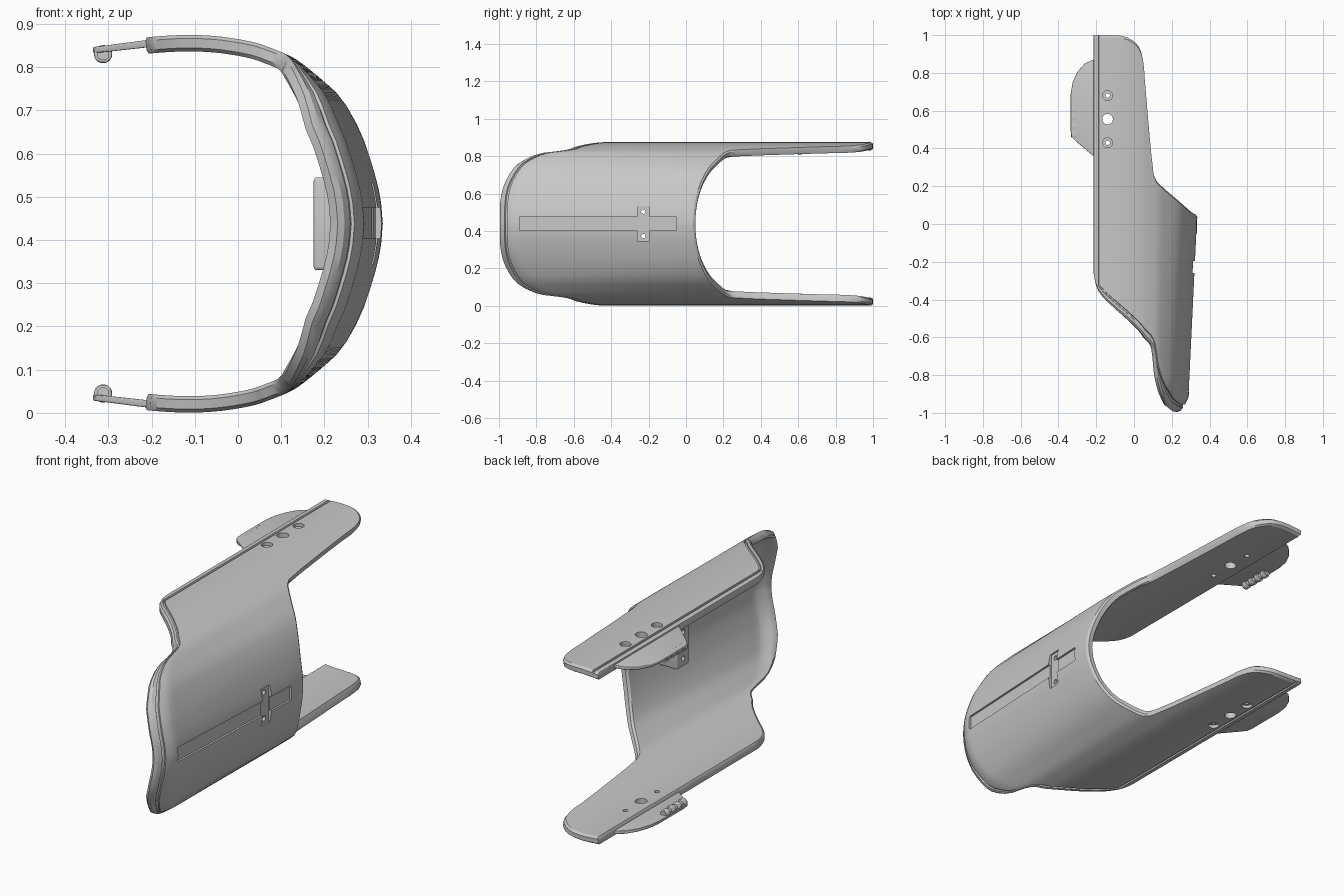
import bpy, bmesh, math
from mathutils import Vector

if "Cube" in bpy.data.objects:
    bpy.data.objects.remove(bpy.data.objects["Cube"])

MID = 0.4375          # height of the mirror plane
SLOPE = 0.048         # taper of the shell towards the front
WALL = 0.038

grey = bpy.data.materials.new("plain grey")
grey.use_nodes = True
grey.diffuse_color = (0.58, 0.58, 0.58, 1)
grey.node_tree.nodes["Principled BSDF"].inputs["Base Color"].default_value = (0.58, 0.58, 0.58, 1)


def make_object(name, bm):
    bmesh.ops.recalc_face_normals(bm, faces=bm.faces)
    mesh = bpy.data.meshes.new(name)
    bm.to_mesh(mesh)
    bm.free()
    mesh.materials.append(grey)
    ob = bpy.data.objects.new(name, mesh)
    bpy.context.collection.objects.link(ob)
    return ob


def box(name, lo, hi, tilt=0.0):
    bm = bmesh.new()
    bmesh.ops.create_cube(bm, size=1)
    lo, hi = Vector(lo), Vector(hi)
    for v in bm.verts:
        v.co = (lo + hi) / 2 + v.co * (hi - lo)
        v.co.x += tilt * v.co.y
    return make_object(name, bm)


def cylinder(name, centre, radius, length, axis):
    bm = bmesh.new()
    bmesh.ops.create_cone(bm, cap_ends=True, segments=32, radius1=radius, radius2=radius, depth=length)
    rot = Vector((0, 0, 1)).rotation_difference(Vector(axis))
    for v in bm.verts:
        v.co = rot @ v.co + Vector(centre)
    return make_object(name, bm)


def evaluated(ob):
    bpy.context.view_layer.update()
    return bpy.data.meshes.new_from_object(ob.evaluated_get(bpy.context.evaluated_depsgraph_get()))


def bevel(ob, width):
    mod = ob.modifiers.new("rounding", "BEVEL")
    mod.width, mod.segments = width, 3
    ob.data = evaluated(ob)
    ob.modifiers.clear()


def cut(cutter, *targets):
    # Keep the first solver whose result preserves the body
    for ob in targets:
        for solver in ("EXACT", "MANIFOLD", "FLOAT"):
            mod = ob.modifiers.new("cut", "BOOLEAN")
            mod.operation, mod.solver, mod.object = "DIFFERENCE", solver, cutter
            mesh = evaluated(ob)
            ob.modifiers.clear()
            if len(mesh.vertices) > 0.9 * len(ob.data.vertices):
                ob.data = mesh
                break
    bpy.data.objects.remove(cutter)


def smooth_shade(ob):
    bpy.ops.object.select_all(action="DESELECT")
    ob.select_set(True)
    bpy.context.view_layer.objects.active = ob
    bpy.ops.object.shade_smooth_by_angle(angle=math.radians(30))


# Upper half of the shell section: x, z, front limit, back limit
half = [Vector(p) for p in (
    (-.215, .868, -.26, 1), (-.2, .87, -.34, 1), (-.16, .873, -.395, 1), (-.11, .875, -.44, 1),
    (-.05, .872, -.49, .995), (0, .865, -.535, .97), (.035, .858, -.57, .93), (.052, .853, -.59, .86),
    (.058, .851, -.6, .76), (.1, .835, -.64, .28), (.12, .826, -.70, .23), (.14, .815, -.80, .21),
    (.19, .775, -.89, .165), (.24, .73, -.935, .125), (.285, .65, -.98, .085), (.312, .57, -.998, .062),
    (.33, .5, -1, .052), (.335, MID, -1, .05))]

# Corner cutting smooths the columns
smooth = [half[0]]
for a, b in zip(half, half[1:]):
    smooth += [a.lerp(b, .25), a.lerp(b, .75)]
smooth.append(half[-1])

# Extra columns for the rim and for the groove beside the long edge
for gx in (-.207, -.189, -.187, -.179, -.177):
    i = next(k for k, p in enumerate(smooth) if p.x > gx)
    a, b = smooth[i - 1], smooth[i]
    smooth.insert(i, a.lerp(b, (gx - a.x) / (b.x - a.x)))
columns = smooth + [Vector((p.x, 2 * MID - p.y, p.z, p.w)) for p in reversed(smooth[:-1])]

FRONT_ROWS = (0, .012, .03, .032, .042, .044, .06, .08, .1, .13)
BACK_STEPS = 16


def shell_column(col):
    x, z, front, back = col
    length = back - front
    start, end = FRONT_ROWS[-1], length - .012
    steps = [start + (end - start) * k / BACK_STEPS for k in range(1, BACK_STEPS + 1)]
    w = min(1, max(0, (x - .11) / .16))
    points = []
    for d in (*FRONT_ROWS, *steps, length):
        y = front + d
        lip = max(0, 1 - d / .1) ** 1.6
        points.append((x - w * (SLOPE * max(0, -y) + .05 * lip), y, z))
    return points


# Curved shell with its two long arms: outer skin, inner skin and rim
bm = bmesh.new()
outer = [[bm.verts.new(p) for p in shell_column(c)] for c in columns]
cols, rows = len(outer), len(outer[0])
for a, b in zip(outer, outer[1:]):
    for r in range(rows - 1):
        bm.faces.new((a[r], b[r], b[r + 1], a[r + 1]))
bm.normal_update()
inner = [[None] * rows for _ in range(cols)]
for c in range(cols):
    x = columns[c].x
    for r in range(rows):
        v, n = outer[c][r], outer[c][r].normal.copy()
        rim = c in (0, cols - 1) or r in (0, rows - 1)
        bevel_depth = .008 if rim else 0
        groove = (r in (3, 4) and x > -.188) or (-.188 < x < -.178 and r >= 3)
        inner[c][r] = bm.verts.new(v.co - n * (WALL - bevel_depth))
        v.co -= n * (.007 if groove and not rim else bevel_depth)
for c in range(cols - 1):
    for r in range(rows - 1):
        bm.faces.new((inner[c][r], inner[c][r + 1], inner[c + 1][r + 1], inner[c + 1][r]))
loop = ([(c, 0) for c in range(cols)] + [(cols - 1, r) for r in range(1, rows)]
        + [(c, rows - 1) for c in range(cols - 2, -1, -1)] + [(0, r) for r in range(rows - 2, 0, -1)])
for (c, r), (e, s) in zip(loop, loop[1:] + loop[:1]):
    bm.faces.new((outer[c][r], inner[c][r], inner[e][s], outer[e][s]))
shell = make_object("curved_shell", bm)

# Bracket inside the shell, behind the cross slot
bracket = box("inner_bracket", (.175, -.275, .33), (.3, -.18, .545))
bevel(bracket, .008)

# Long strap channel and the short cross slot
cut(box("channel_cutter", (.322, -.89, .403), (.4, -.05, .475), SLOPE), shell)
cut(box("slot_cutter", (.314, -.26, .345), (.4, -.195, .532), SLOPE), shell, bracket)
for side in (-1, 1):
    cut(cylinder("screw_cutter", (.25, -.228, MID + side * .066), .012, .4, (1, 0, 0)), shell, bracket)

# Arm holes: one plain hole between two stepped screw holes
for y, radius in ((.43, .012), (.555, .028), (.68, .012)):
    cut(cylinder("arm_hole_cutter", (-.14, y, MID), radius, 1.2, (0, 0, 1)), shell)
    if radius < .02:
        for side in (-1, 1):
            cut(cylinder("step_cutter", (-.14, y, MID + side * .47), .026, .1, (0, 0, 1)), shell)

smooth_shade(shell)
smooth_shade(bracket)

# Thin side tabs with ridged knuckles on their inner faces
TAB = ((-.19, .34), (-.215, .36), (-.31, .44), (-.33, .46), (-.335, .49), (-.335, .69),
       (-.325, .75), (-.3, .805), (-.26, .85), (-.215, .87), (-.19, .87))
for side, label in ((1, "upper"), (-1, "lower")):
    def place(x, y, z):
        return (x, y, MID + side * (z - MID))

    bm = bmesh.new()
    top = [bm.verts.new(place(x, y, .862 + .13 * (x + .215))) for x, y in TAB]
    low = [bm.verts.new(place(x, y, .845 + .11 * (x + .215))) for x, y in TAB]
    bm.faces.new(top)
    bm.faces.new(low)
    for i in range(len(TAB)):
        j = (i + 1) % len(TAB)
        bm.faces.new((top[i], top[j], low[j], low[i]))
    tab = make_object(label + "_side_tab", bm)
    bevel(tab, .003)
    smooth_shade(tab)

    bar = cylinder(label + "_knuckle_bar", place(-.312, .54, .83), .014, .17, (0, 1, 0))
    smooth_shade(bar)
    for n in range(4):
        ridge = cylinder(label + "_knuckle_ridge", place(-.312, .4725 + n * .045, .83), .021, .028, (0, 1, 0))
        bevel(ridge, .005)
        smooth_shade(ridge)
